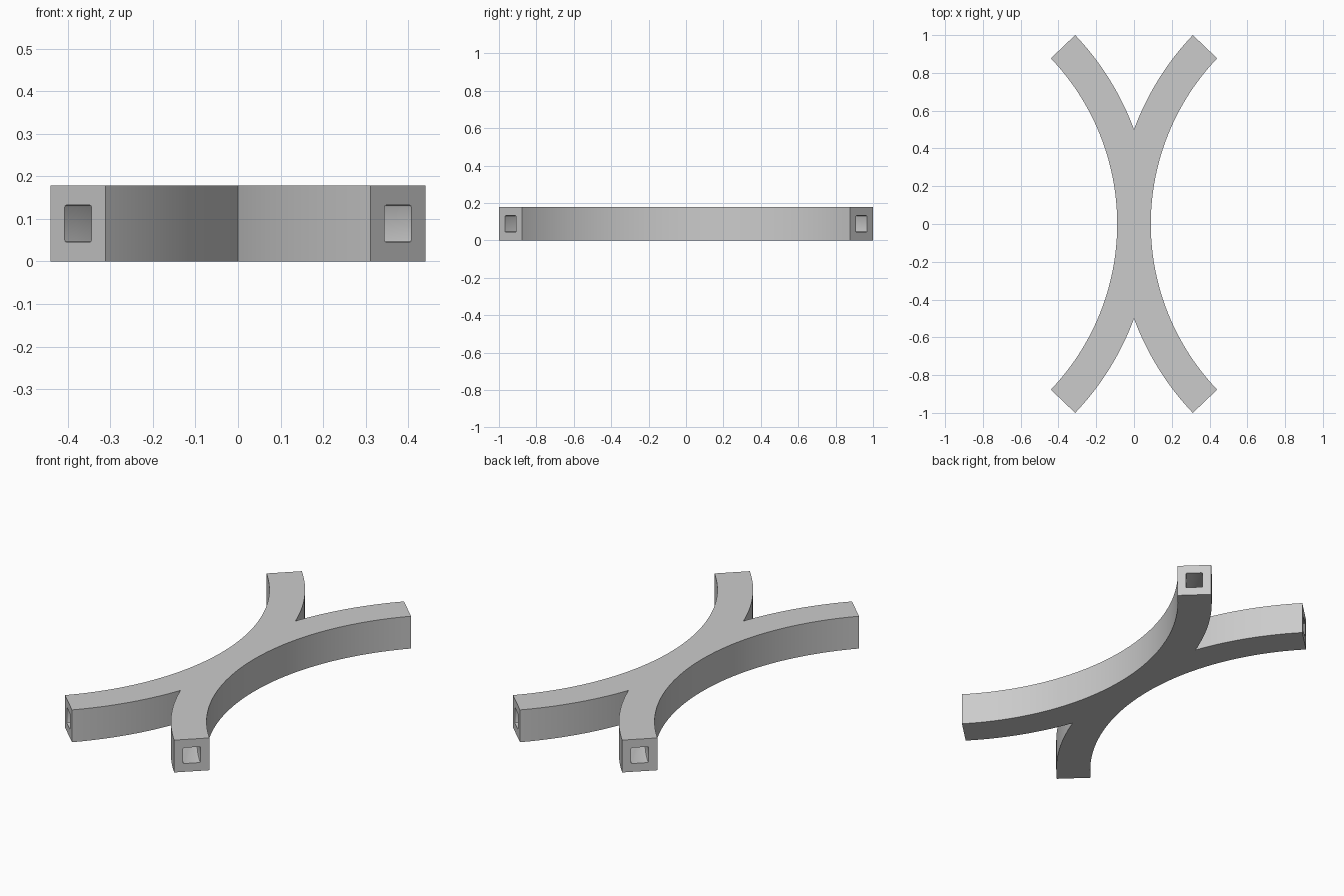
import bpy
import bmesh
from math import sin, cos, acos, asin, radians

if "Cube" in bpy.data.objects:
    bpy.data.objects.remove(bpy.data.objects["Cube"], do_unlink=True)

WIDTH = 0.178                      # square section of each curved arm
CENTER = 1.36                      # distance of each arc centre from the middle
TIP = asin(1 / (CENTER + WIDTH / 2))
STEPS = 24

grey = bpy.data.materials.new("plain grey")
grey.use_nodes = True
color = (0.6, 0.6, 0.6, 1)
grey.diffuse_color = color
grey.node_tree.nodes["Principled BSDF"].inputs["Base Color"].default_value = color


def crossing_outline(half, tip):
    """Outline of two mirrored arcs that merge in the middle."""
    inner, outer = CENTER - half, CENTER + half
    fork = acos(CENTER / outer)

    def arc(radius, start, end):
        angles = [start + (end - start) * i / STEPS for i in range(STEPS + 1)]
        return [(CENTER - radius * cos(a), radius * sin(a)) for a in angles]

    quarter = arc(inner, 0, tip) + arc(outer, tip, fork)
    quarter[-1] = (0, quarter[-1][1])
    upper = quarter + [(-x, y) for x, y in reversed(quarter[:-1])]
    return upper + [(x, -y) for x, y in reversed(upper[1:-1])]


def extruded(name, outline, bottom, top, rounding=0):
    bm = bmesh.new()
    face = bm.faces.new([bm.verts.new((x, y, bottom)) for x, y in outline])
    result = bmesh.ops.extrude_face_region(bm, geom=[face])
    raised = [g for g in result["geom"] if isinstance(g, bmesh.types.BMVert)]
    bmesh.ops.translate(bm, verts=raised, vec=(0, 0, top - bottom))
    bmesh.ops.recalc_face_normals(bm, faces=bm.faces)
    if rounding:
        rims = [e for e in bm.edges if abs(e.verts[0].co.z - e.verts[1].co.z) < 1e-5]
        bmesh.ops.bevel(bm, geom=rims, offset=rounding, segments=2,
                        profile=0.5, affect='EDGES')
    mesh = bpy.data.meshes.new(name)
    bm.to_mesh(mesh)
    bm.free()
    mesh.materials.append(grey)
    obj = bpy.data.objects.new(name, mesh)
    bpy.context.collection.objects.link(obj)
    return obj


# Solid crossing body
body = extruded("crossing_body", crossing_outline(WIDTH / 2, TIP), 0, WIDTH)

# Square channels that follow the arms and open at all four ends
hole = 0.087
channel = extruded("channel_cutter", crossing_outline(hole / 2, TIP + radians(2)),
                   (WIDTH - hole) / 2, (WIDTH + hole) / 2, rounding=0.005)
channel.hide_render = True
channel.hide_set(True)

cut = body.modifiers.new("channels", 'BOOLEAN')
cut.operation = 'DIFFERENCE'
cut.solver = 'EXACT'
cut.object = channel

bpy.ops.object.select_all(action='DESELECT')
body.select_set(True)
bpy.context.view_layer.objects.active = body
bpy.ops.object.modifier_apply(modifier=cut.name)
bpy.ops.object.shade_smooth_by_angle(angle=radians(30))
bpy.data.objects.remove(channel, do_unlink=True)
